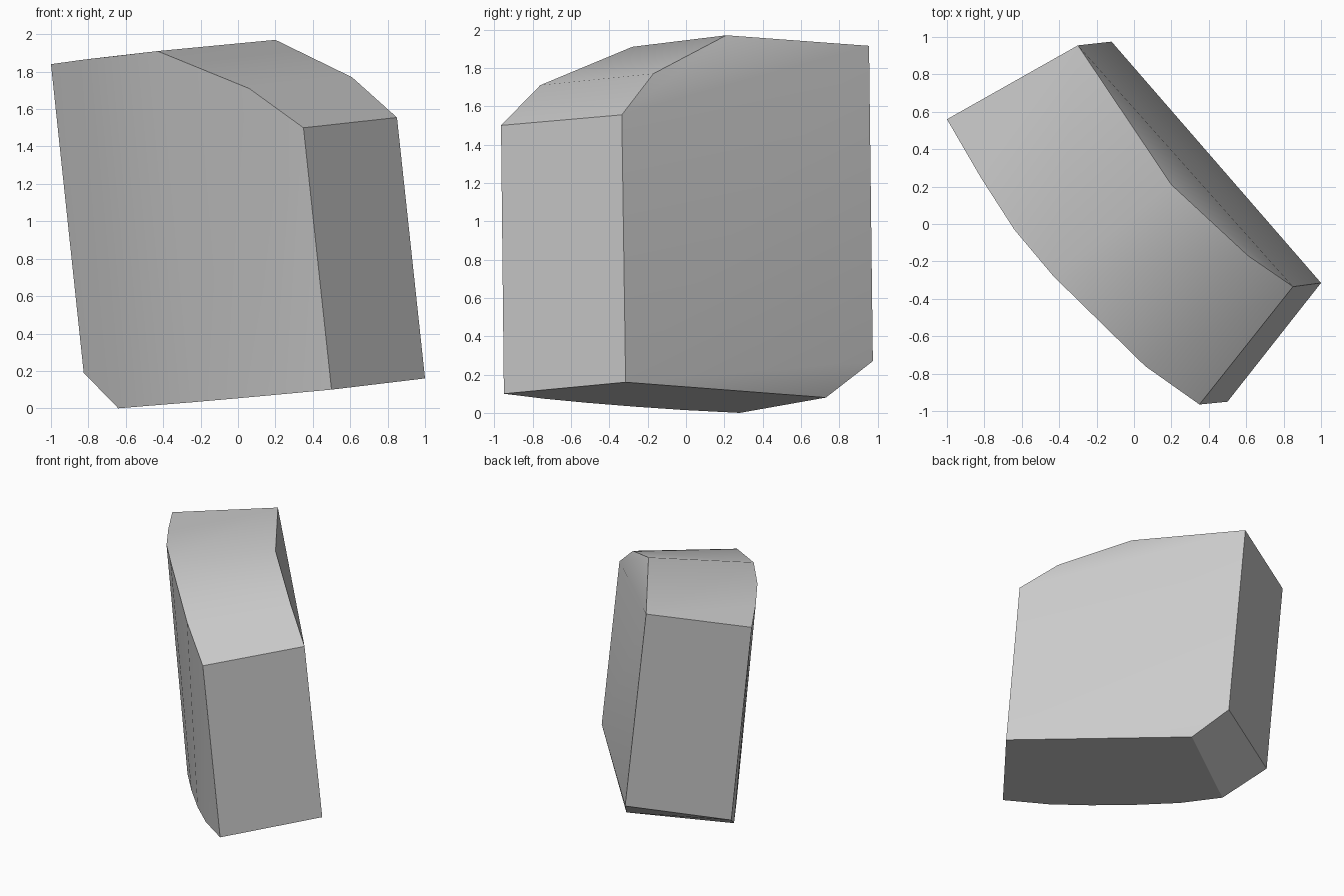
import bpy
import bmesh
import math
from mathutils import Vector

cube = bpy.data.objects.get("Cube")
if cube:
    bpy.data.objects.remove(cube, do_unlink=True)

# Plain stone material
stone = bpy.data.materials.new("plain grey")
stone.use_nodes = True
grey = (0.6, 0.6, 0.6, 1)
stone.diffuse_color = grey
stone.node_tree.nodes["Principled BSDF"].inputs["Base Color"].default_value = grey

# Curved outer wall: top edge and bottom edge, from the left end to the right end
outer_top = [(-1, .56, 1.84), (-.82, .25, 1.865), (-.64, -.03, 1.885),
             (-.43, -.28, 1.91), (.06, -.76, 1.71), (.35, -.965, 1.5)]
outer_low = [(-.825, .58, .19), (-.64, .28, 0), (-.46, -.01, .015),
             (-.25, -.26, .032), (-.01, -.52, .053), (.22, -.74, .074), (.5, -.95, .1)]
# Inner wall corners
inner_top = [(-.3, .955, 1.915), (.2, .21, 1.97), (.61, -.17, 1.77), (.85, -.335, 1.555)]
inner_low = [(-.12, .975, .27), (.04, .73, .08), (1, -.315, .16)]

bm = bmesh.new()


def add(points):
    return [bm.verts.new(p) for p in points]


def strip(a, b):
    """Zip two vertex chains together, always closing the shorter diagonal."""
    i = j = 0
    while i < len(a) - 1 or j < len(b) - 1:
        step_a = j == len(b) - 1 or (
            i < len(a) - 1 and (a[i + 1].co - b[j].co).length < (a[i].co - b[j + 1].co).length)
        if step_a:
            bm.faces.new((a[i], b[j], a[i + 1]))
            i += 1
        else:
            bm.faces.new((a[i], b[j], b[j + 1]))
            j += 1


ot, ol, it, il = map(add, (outer_top, outer_low, inner_top, inner_low))

# Outer wall, column by column
for k in range(3):
    bm.faces.new((ot[k], ol[k], ol[k + 1], ot[k + 1]))
strip(ot[3:], ol[3:])

# Top: level part, then two sloping parts
bm.faces.new(ot[:4] + [it[1], it[0]])
bm.faces.new((ot[3], ot[4], it[2], it[1]))
bm.faces.new((ot[4], ot[5], it[3], it[2]))

# Ends, corner cut and underside
bm.faces.new((ot[5], ol[6], il[2], it[3]))
bm.faces.new((ot[0], it[0], il[0], ol[0]))
bm.faces.new((ol[0], il[0], il[1], ol[1]))
bm.faces.new(ol[1:] + [il[2], il[1]])

# Inner wall, folded in slightly along its top and bottom
bm.faces.new((it[0], it[3], il[2]))
bm.faces.new((it[0], il[2], il[0]))
bm.faces.new((il[2], il[1], il[0]))
bm.faces.new((it[0], it[1], it[3]))
bm.faces.new((it[1], it[2], it[3]))

bmesh.ops.recalc_face_normals(bm, faces=bm.faces)
mesh = bpy.data.meshes.new("curved_block")
bm.to_mesh(mesh)
bm.free()
mesh.materials.append(stone)
block = bpy.data.objects.new("curved_block", mesh)
bpy.context.collection.objects.link(block)

bpy.ops.object.select_all(action="DESELECT")
block.select_set(True)
bpy.context.view_layer.objects.active = block
bpy.ops.object.shade_smooth_by_angle(angle=math.radians(32))
